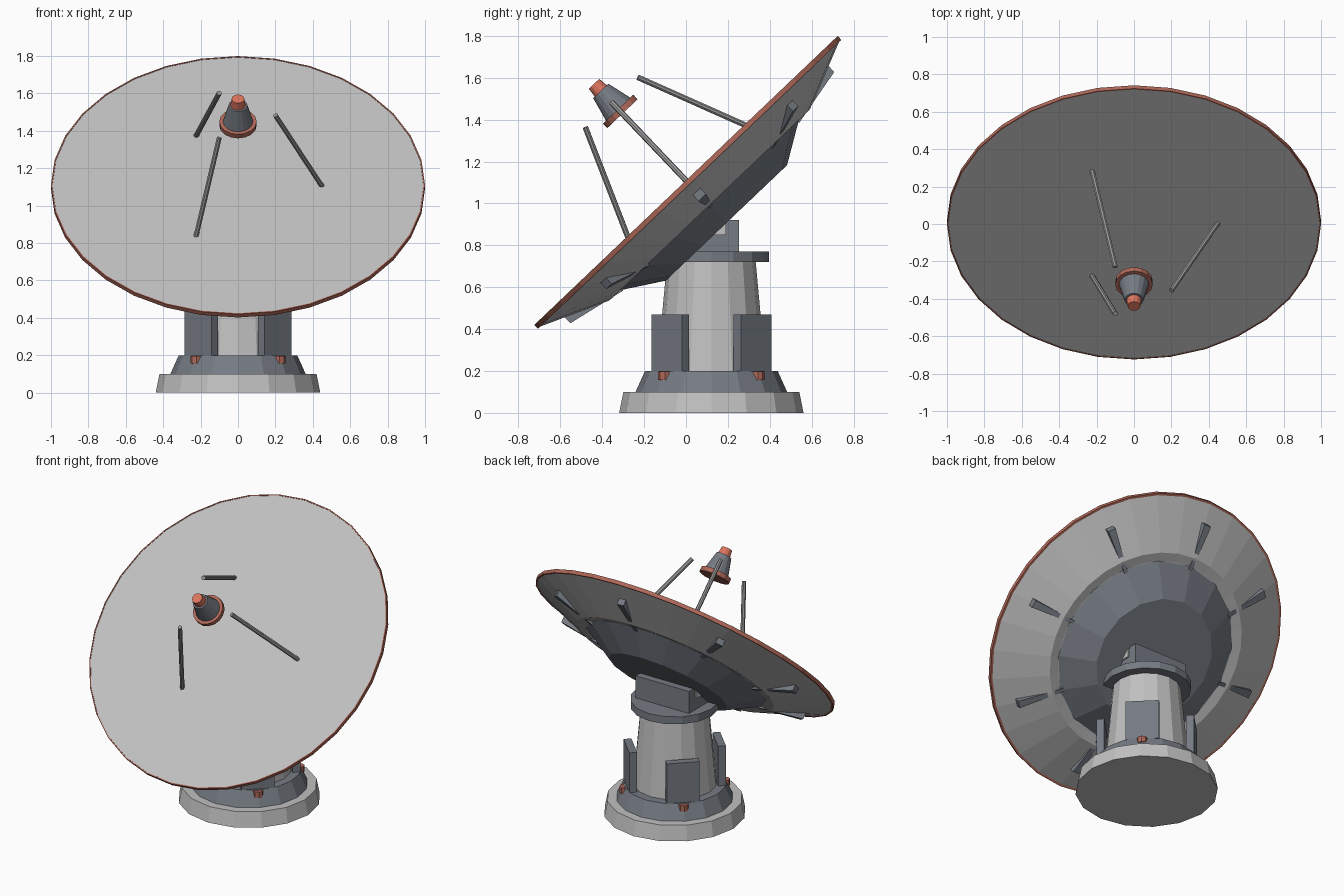
import bpy, bmesh, math
from mathutils import Matrix, Vector

cube = bpy.data.objects.get("Cube")
if cube:
    bpy.data.objects.remove(cube, do_unlink=True)


def material(name, color):
    m = bpy.data.materials.new(name)
    m.use_nodes = True
    m.diffuse_color = (*color, 1)
    m.node_tree.nodes["Principled BSDF"].inputs["Base Color"].default_value = (*color, 1)
    return m


LIGHT = material("light grey", (0.53, 0.53, 0.53))
SLATE = material("slate grey", (0.18, 0.2, 0.23))
STEEL = material("strut grey", (0.33, 0.33, 0.33))
CORAL = material("bright coral", (0.72, 0.18, 0.11))
BRICK = material("dull coral", (0.43, 0.14, 0.1))

# Frames: upright pedestal, and dish frame tilted back to look up and forward
PEDESTAL = Matrix.Translation((0, 0.121, 0))
DISH = Matrix.Translation((0, 0, 1.11)) @ Matrix.Rotation(math.radians(43.6), 4, 'X')


def finish(name, bm, mat, frame):
    bmesh.ops.recalc_face_normals(bm, faces=bm.faces)
    bm.transform(frame)
    mesh = bpy.data.meshes.new(name)
    bm.to_mesh(mesh)
    bm.free()
    mesh.materials.append(mat)
    obj = bpy.data.objects.new(name, mesh)
    bpy.context.collection.objects.link(obj)
    return obj


def lathe(name, profile, sides, mat, frame, ring=False):
    """Revolve (radius, height) points; capped, or closed into a ring."""
    bm = bmesh.new()
    loops = []
    for r, h in profile:
        angles = [math.tau * i / sides for i in range(sides)]
        loops.append([bm.verts.new((r * math.cos(a), r * math.sin(a), h)) for a in angles])
    pairs = list(zip(loops, loops[1:]))
    if ring:
        pairs.append((loops[-1], loops[0]))
    else:
        bm.faces.new(loops[0])
        bm.faces.new(loops[-1])
    for a, b in pairs:
        for i in range(sides):
            j = (i + 1) % sides
            bm.faces.new((a[i], a[j], b[j], b[i]))
    return finish(name, bm, mat, frame)


def box(name, low, high, mat, frame):
    bm = bmesh.new()
    bmesh.ops.create_cube(bm, size=1)
    low, high = Vector(low), Vector(high)
    for v in bm.verts:
        v.co = (low + high) / 2 + v.co * (high - low)
    return finish(name, bm, mat, frame)


def rod(name, start, end, radius, mat, frame):
    start, end = Vector(start), Vector(end)
    axis = end - start
    turn = Matrix.Translation(start) @ axis.to_track_quat('Z', 'Y').to_matrix().to_4x4()
    return lathe(name, [(radius, 0), (radius, axis.length)], 8, mat, frame @ turn)


def spin(degrees):
    return Matrix.Rotation(math.radians(degrees), 4, 'Z')


# Pedestal
lathe("base_slab", [(0.44, 0), (0.42, 0.1)], 16, LIGHT, PEDESTAL)
lathe("base_step", [(0.362, 0.1), (0.317, 0.2)], 16, SLATE, PEDESTAL)
lathe("tower", [(0.26, 0.2), (0.212, 0.72)], 16, LIGHT, PEDESTAL)
lathe("collar", [(0.275, 0.72), (0.275, 0.77)], 16, SLATE, PEDESTAL)
box("mount_block", (-0.2, -0.13, 0.77), (0.2, 0.133, 0.92), SLATE, PEDESTAL)
box("mount_pivot", (-0.21, -0.07, 0.85), (0.21, 0.07, 0.95), LIGHT, PEDESTAL)

# Buttress plates and half-sunk bolts on the diagonals
for k in range(4):
    turn = PEDESTAL @ spin(45 + 90 * k)
    box(f"buttress_{k + 1}", (0.253, -0.103, 0.2), (0.302, 0.103, 0.47), SLATE, turn)
    bolt = turn @ Matrix.Translation((0.314, 0, 0))
    lathe(f"bolt_{k + 1}", [(0.032, 0.157), (0.032, 0.197)], 8, BRICK, bolt)

# Dish: flat face, faceted back with an inner lip, hub and rim
lathe("dish_shell", [(0.994, -0.002), (0.988, -0.024), (0.66, -0.163), (0.6, -0.155)],
      32, LIGHT, DISH)
lathe("dish_hub", [(0.61, -0.15), (0.4, -0.28)], 16, SLATE, DISH)
lathe("dish_rim", [(0.993, 0), (1, 0), (1, -0.025), (0.986, -0.025)], 32, BRICK, DISH, ring=True)

# Tapered ribs behind the dish
for k in range(8):
    bm = bmesh.new()
    bmesh.ops.create_cube(bm, size=1)
    for v in bm.verts:
        outer, lower = v.co.x > 0, v.co.z < 0
        v.co.x = 0.87 if outer else 0.58
        v.co.y *= 0.05 if outer else 0.02
        if outer:
            v.co.z = -0.113 if lower else -0.06
        else:
            v.co.z = -0.174 if lower else -0.15
    finish(f"rib_{k + 1}", bm, SLATE, DISH @ spin(45 * k))

# Feed struts
for k in range(3):
    rod(f"feed_strut_{k + 1}", (0.45, 0, -0.01), (0.2, 0, 0.515), 0.014, STEEL,
        DISH @ spin(120 * k))

# Feed horn
lathe("feed_flange", [(0.1, 0.44), (0.1, 0.47)], 16, BRICK, DISH)
lathe("feed_horn", [(0.08, 0.47), (0.05, 0.59)], 16, SLATE, DISH)
lathe("feed_cap", [(0.04, 0.59), (0.034, 0.637)], 12, CORAL, DISH)
